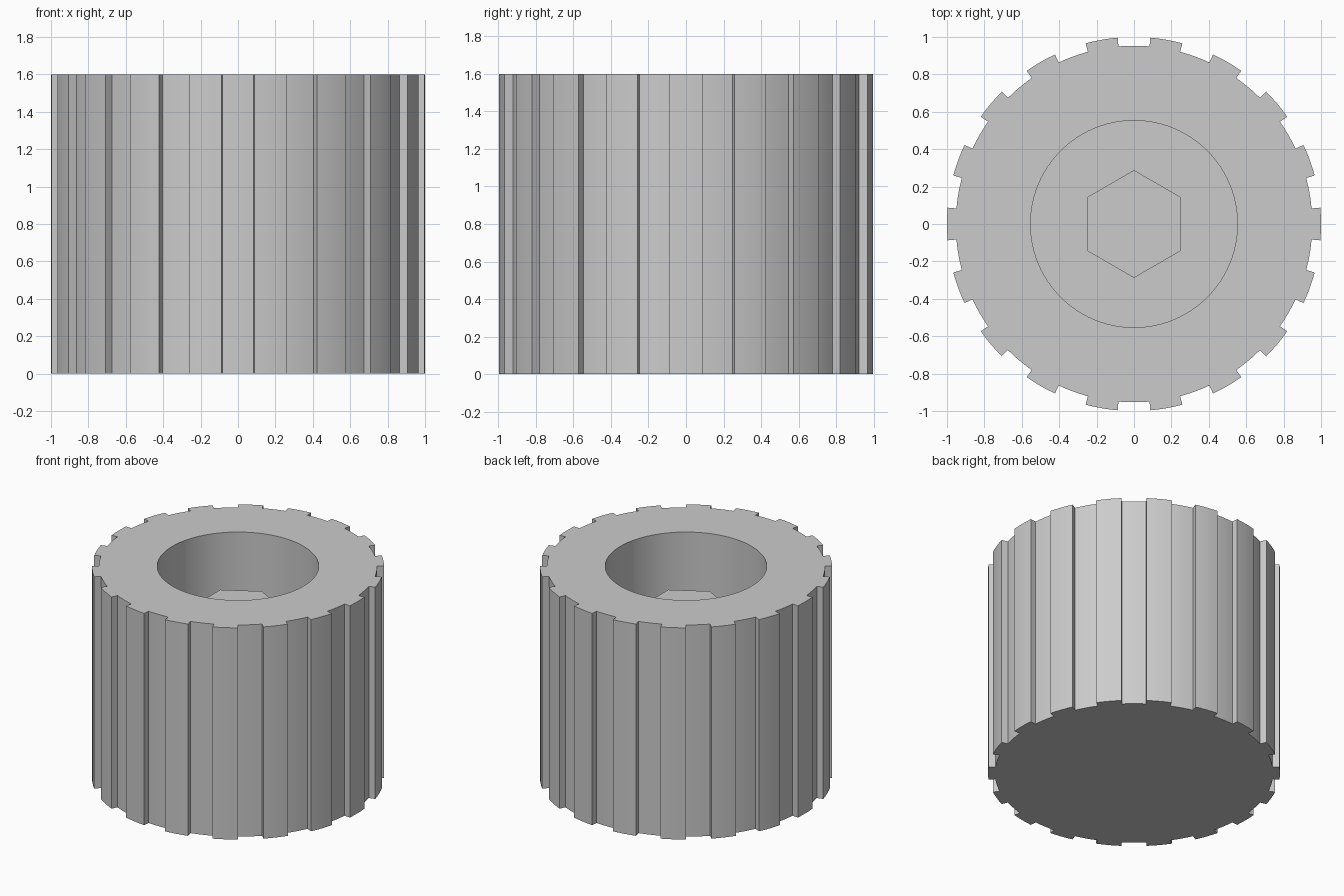
import bpy, bmesh
from math import pi, radians, cos, sin

if "Cube" in bpy.data.objects:
    bpy.data.objects.remove(bpy.data.objects["Cube"])

H = 1.6          # overall height
BORE_R = 0.553   # round recess
FLOOR_Z = 0.3    # bottom of recess
POST_Z = 1.3     # top of hex post


def ring(n, r, start=0.0):
    return [(r * cos(start + 2 * pi * i / n), r * sin(start + 2 * pi * i / n)) for i in range(n)]


def prism(name, outline, z0, z1):
    bm = bmesh.new()
    face = bm.faces.new([bm.verts.new((x, y, z0)) for x, y in outline])
    top = bmesh.ops.extrude_face_region(bm, geom=[face])["geom"]
    verts = [v for v in top if isinstance(v, bmesh.types.BMVert)]
    bmesh.ops.translate(bm, verts=verts, vec=(0, 0, z1 - z0))
    if not any(len(f.verts) == len(outline) and abs(f.calc_center_median().z - z0) < 1e-5 for f in bm.faces):
        bm.faces.new([v for v in bm.verts if v not in verts])
    bmesh.ops.recalc_face_normals(bm, faces=bm.faces)
    mesh = bpy.data.meshes.new(name)
    bm.to_mesh(mesh)
    bm.free()
    ob = bpy.data.objects.new(name, mesh)
    bpy.context.collection.objects.link(ob)
    return ob


# Knurled body: 18 teeth and 18 shallow notches with radial sides
outline = []
for i in range(36):
    r = 1.0 if i % 2 == 0 else 0.953
    for k in range(5):
        a = radians(10 * i - 5 + 2.5 * k)
        outline.append((r * cos(a), r * sin(a)))
body = prism("knurled_body", outline, 0, H)

# Round blind recess
cutter = prism("recess_cutter", ring(96, BORE_R), FLOOR_Z, H + 0.2)
cutter.hide_render = True
cutter.hide_set(True)
cut = body.modifiers.new("recess", 'BOOLEAN')
cut.operation = 'DIFFERENCE'
cut.solver = 'EXACT'
cut.object = cutter

# Bake the recess, then smooth the curved walls
bpy.context.view_layer.objects.active = body
body.select_set(True)
bpy.ops.object.modifier_apply(modifier="recess")
bpy.data.objects.remove(cutter)
bpy.ops.object.shade_smooth_by_angle(angle=radians(20))

# Hexagonal post standing inside the recess
prism("hex_post", ring(6, 0.288, pi / 2), FLOOR_Z - 0.01, POST_Z)
